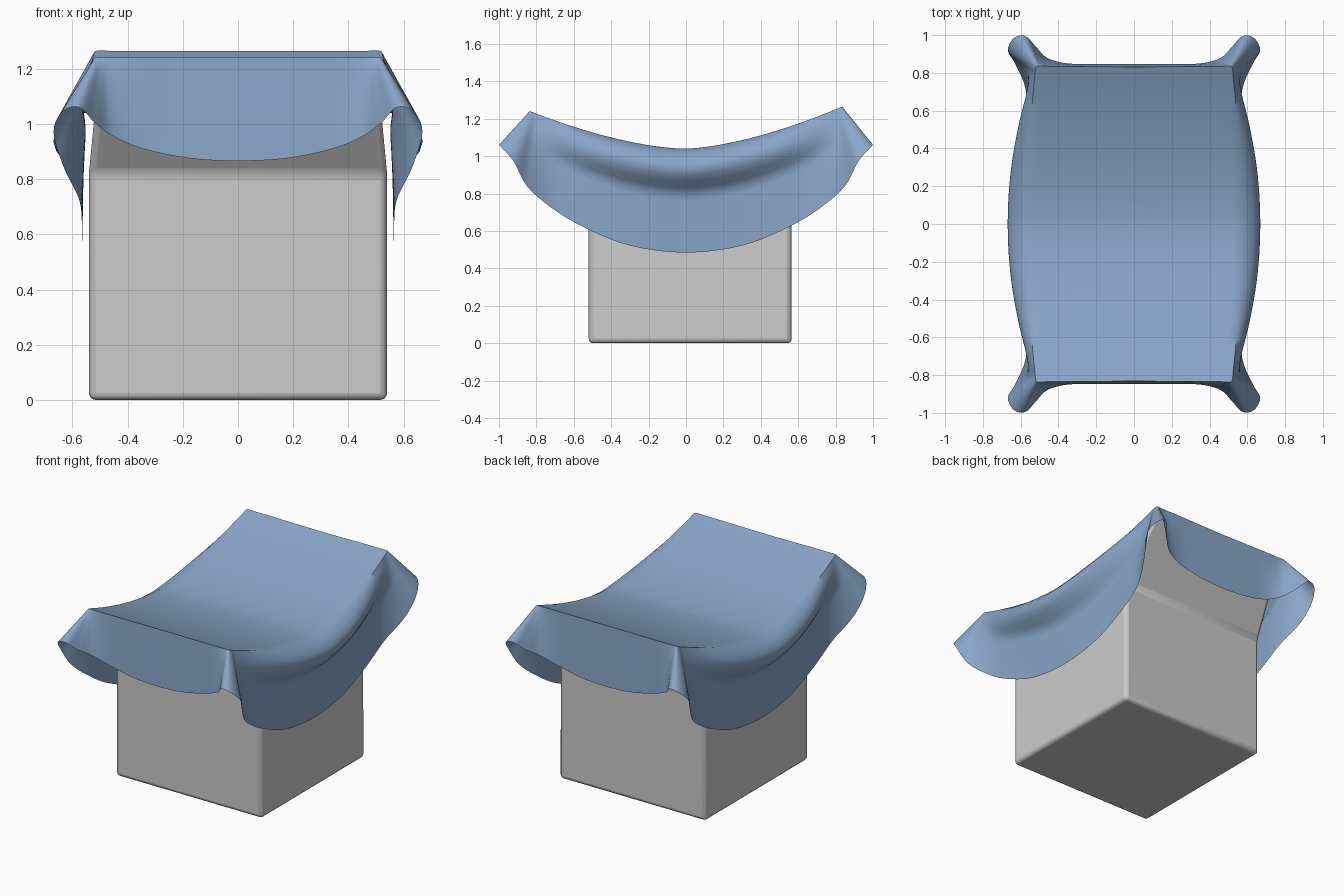
import bpy, bmesh, math
from mathutils import Vector

if "Cube" in bpy.data.objects:
    bpy.data.objects.remove(bpy.data.objects["Cube"])


def top_z(y):
    """Height of the scooped top, rising towards front and back."""
    return 1.04 + 0.215 * (abs(y) / 0.84) ** 1.6 + 0.012 * y / 0.84


def make_object(name, bm, angle):
    me = bpy.data.meshes.new(name)
    bm.to_mesh(me)
    bm.free()
    ob = bpy.data.objects.new(name, me)
    bpy.context.collection.objects.link(ob)
    bpy.ops.object.select_all(action='DESELECT')
    ob.select_set(True)
    bpy.context.view_layer.objects.active = ob
    bpy.ops.object.shade_smooth_by_angle(angle=math.radians(angle))
    return ob


# Box: straight body, flared front and back, scooped top
NECK, TIP_Y = 0.82, 0.815
bm = bmesh.new()
low = [(-0.52, 0), (0.565, 0), (0.565, NECK), (-0.52, NECK)]
N = 16
curve = [(y, top_z(y) - 0.018) for y in
         (TIP_Y - 2 * TIP_Y * i / N for i in range(N + 1))]


def half_width(z):
    return 0.54 - 0.04 * max(0, z - NECK) / 0.42


sides = []
for s in (1, -1):
    vs = [bm.verts.new((s * half_width(z), y, z)) for y, z in low + curve]
    bm.faces.new(vs[:4])
    bm.faces.new([vs[3], vs[2]] + vs[4:])
    sides.append(vs)
a, b = sides
loop = [0, 1, 2] + list(range(4, 5 + N)) + [3]
for i, j in zip(loop, loop[1:] + loop[:1]):
    bm.faces.new((a[i], a[j], b[j], b[i]))
bmesh.ops.recalc_face_normals(bm, faces=bm.faces)
box = make_object("box", bm, 30)
bev = box.modifiers.new("rounded_edges", 'BEVEL')
bev.width = 0.025
bev.segments = 3
bev.limit_method = 'ANGLE'
bev.angle_limit = math.radians(25)

# Cloth outlines, one quarter each: middle of the side to middle of the end
rim_q = [(0.57, 0), (0.565, 0.25), (0.55, 0.5), (0.535, 0.68), (0.525, 0.78),
         (0.522, 0.815), (0.518, 0.832), (0.508, 0.836), (0.49, 0.836),
         (0.45, 0.835), (0.34, 0.835), (0.18, 0.833), (0, 0.832)]
hem_q = [(0.563, 0, 0.485), (0.563, 0.3, 0.522), (0.565, 0.55, 0.622),
         (0.575, 0.72, 0.725), (0.63, 0.85, 0.84), (0.668, 0.92, 0.97),
         (0.635, 0.985, 1.045), (0.575, 0.995, 1.06), (0.52, 0.94, 1.005),
         (0.46, 0.88, 0.96), (0.35, 0.85, 0.912), (0.18, 0.848, 0.876),
         (0, 0.848, 0.866)]
rim_q = [(x, y, 0) for x, y in rim_q]


def full_loop(q, sub=5):
    """Mirror a quarter to a closed loop and smooth it."""
    def m(p, sx, sy):
        return Vector((p[0] * sx, p[1] * sy, p[2]))
    pts = [m(p, 1, 1) for p in q] + [m(p, -1, 1) for p in q[-2::-1]]
    pts += [m(p, -1, -1) for p in q[1:]] + [m(p, 1, -1) for p in q[-2:0:-1]]
    out, n = [], len(pts)
    for i in range(n):
        p0, p1, p2, p3 = (pts[(i + k) % n] for k in (-1, 0, 1, 2))
        for k in range(sub):
            t = k / sub
            out.append(0.5 * (2 * p1 + (p2 - p0) * t
                              + (2 * p0 - 5 * p1 + 4 * p2 - p3) * t * t
                              + (3 * p1 - p0 - 3 * p2 + p3) * t ** 3))
    return out


rim, hem = full_loop(rim_q), full_loop(hem_q)
for p in rim:
    p.z = top_z(p.y)

# Top of the cloth follows the scoop, then the skirt hangs from rim to hem
rings = []
TOP, SKIRT = 14, 16
for k in range(1, TOP + 1):
    f = k / TOP
    rings.append([Vector((p.x * f, p.y * f, top_z(p.y * f))) for p in rim])
for k in range(1, SKIRT + 1):
    s = k / SKIRT
    bulge = 0.1 * math.sin(math.pi * min(1, s / 0.42) ** 0.85)
    ring = []
    for r, h in zip(rim, hem):
        p = r.lerp(h, s)
        p.x += math.copysign(bulge, p.x) * max(0, 1 - (r.y / 0.8) ** 2)
        ring.append(p)
    rings.append(ring)

bm = bmesh.new()
centre = bm.verts.new((0, 0, top_z(0)))
rows = [[bm.verts.new(p) for p in ring] for ring in rings]
n = len(rim)
for j in range(n):
    bm.faces.new((centre, rows[0][j], rows[0][(j + 1) % n]))
    for u, v in zip(rows, rows[1:]):
        bm.faces.new((u[j], v[j], v[(j + 1) % n], u[(j + 1) % n]))
cloth = make_object("cloth", bm, 50)

mat = bpy.data.materials.new("cloth_blue")
mat.diffuse_color = (0.25, 0.38, 0.58, 1)
mat.use_nodes = True
mat.node_tree.nodes["Principled BSDF"].inputs["Base Color"].default_value = mat.diffuse_color
cloth.data.materials.append(mat)
